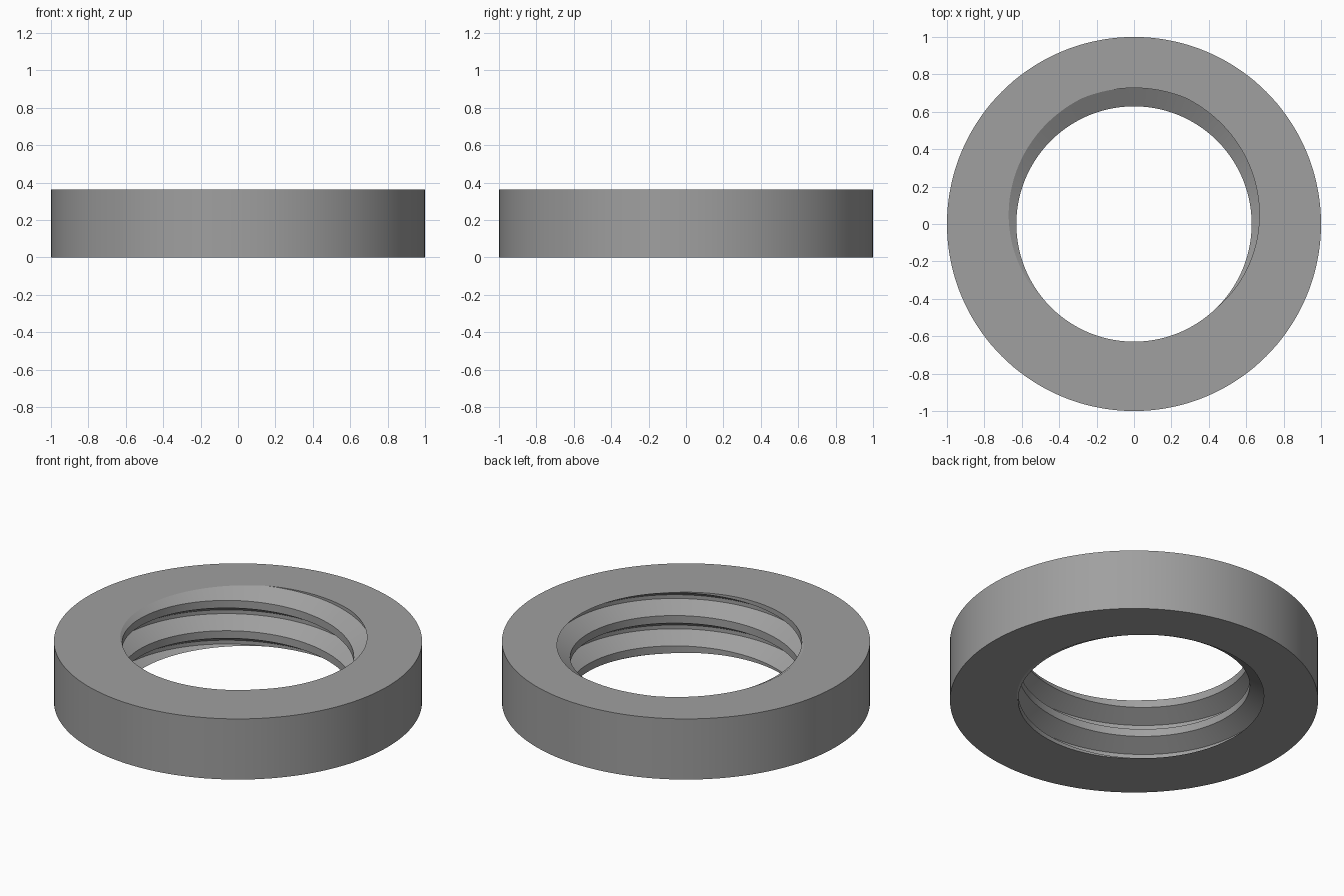
import bpy, bmesh, math

if "Cube" in bpy.data.objects:
    bpy.data.objects.remove(bpy.data.objects["Cube"])

# Main sizes
OUTER = 1.0
HEIGHT = 0.3636
PITCH = HEIGHT / 2
CREST = 0.629                    # smallest bore radius
ROOT = CREST + 0.541 * PITCH     # deepest groove radius
STEPS = 144                      # segments per turn
PHASE = math.radians(90)         # angle where the groove centre meets the top

# One thread tooth: (offset from groove centre in pitches, radius)
PROFILE = [(-1 / 16, ROOT), (1 / 16, ROOT), (3 / 8, CREST), (5 / 8, CREST), (15 / 16, ROOT)]


def bore_radius(z, ang):
    """Bore radius of the right-hand thread at a height and angle."""
    u = ((z - HEIGHT) / PITCH - (ang - PHASE) / math.tau + 1 / 16) % 1.0 - 1 / 16
    for (u0, r0), (u1, r1) in zip(PROFILE, PROFILE[1:]):
        if u <= u1:
            return r0 + (r1 - r0) * (u - u0) / (u1 - u0)
    return ROOT


def column(ang):
    """Heights of the thread edges at one angle, clamped to the ring."""
    heights = []
    for turn in range(-4, 3):
        for u, _ in PROFILE[:-1]:
            z = HEIGHT + PITCH * (turn + u + (ang - PHASE) / math.tau)
            heights.append(min(max(z, 0.0), HEIGHT))
    return heights


def point(r, ang, z):
    return (r * math.cos(ang), r * math.sin(ang), z)


bm = bmesh.new()


def face(points):
    """Add a face, leaving out repeated corners."""
    unique = []
    for p in points:
        if all(math.dist(p, q) > 1e-5 for q in unique):
            unique.append(p)
    if len(unique) > 2:
        bm.faces.new([bm.verts.new(p) for p in unique])


for i in range(STEPS):
    a, b = math.tau * i / STEPS, math.tau * (i + 1) / STEPS
    # Threaded bore
    za, zb = column(a), column(b)
    for k in range(len(za) - 1):
        if max(za[k + 1] - za[k], zb[k + 1] - zb[k]) < 1e-5:
            continue
        face([point(bore_radius(z, ang), ang, z) for z, ang in
              ((za[k], a), (zb[k], b), (zb[k + 1], b), (za[k + 1], a))])
    # Flat top and bottom
    for z in (0.0, HEIGHT):
        face([point(bore_radius(z, a), a, z), point(OUTER, a, z),
              point(OUTER, b, z), point(bore_radius(z, b), b, z)])
    # Outer wall
    face([point(OUTER, a, 0), point(OUTER, b, 0),
          point(OUTER, b, HEIGHT), point(OUTER, a, HEIGHT)])

bmesh.ops.remove_doubles(bm, verts=bm.verts, dist=1e-4)
bmesh.ops.recalc_face_normals(bm, faces=bm.faces)

mesh = bpy.data.meshes.new("threaded_ring")
bm.to_mesh(mesh)
bm.free()
ring = bpy.data.objects.new("threaded_ring", mesh)
bpy.context.collection.objects.link(ring)

grey = bpy.data.materials.new("plain grey")
grey.diffuse_color = (0.35, 0.35, 0.35, 1)
grey.use_nodes = True
grey.node_tree.nodes["Principled BSDF"].inputs["Base Color"].default_value = grey.diffuse_color
mesh.materials.append(grey)

bpy.context.view_layer.objects.active = ring
ring.select_set(True)
bpy.ops.object.shade_smooth_by_angle(angle=math.radians(25))
